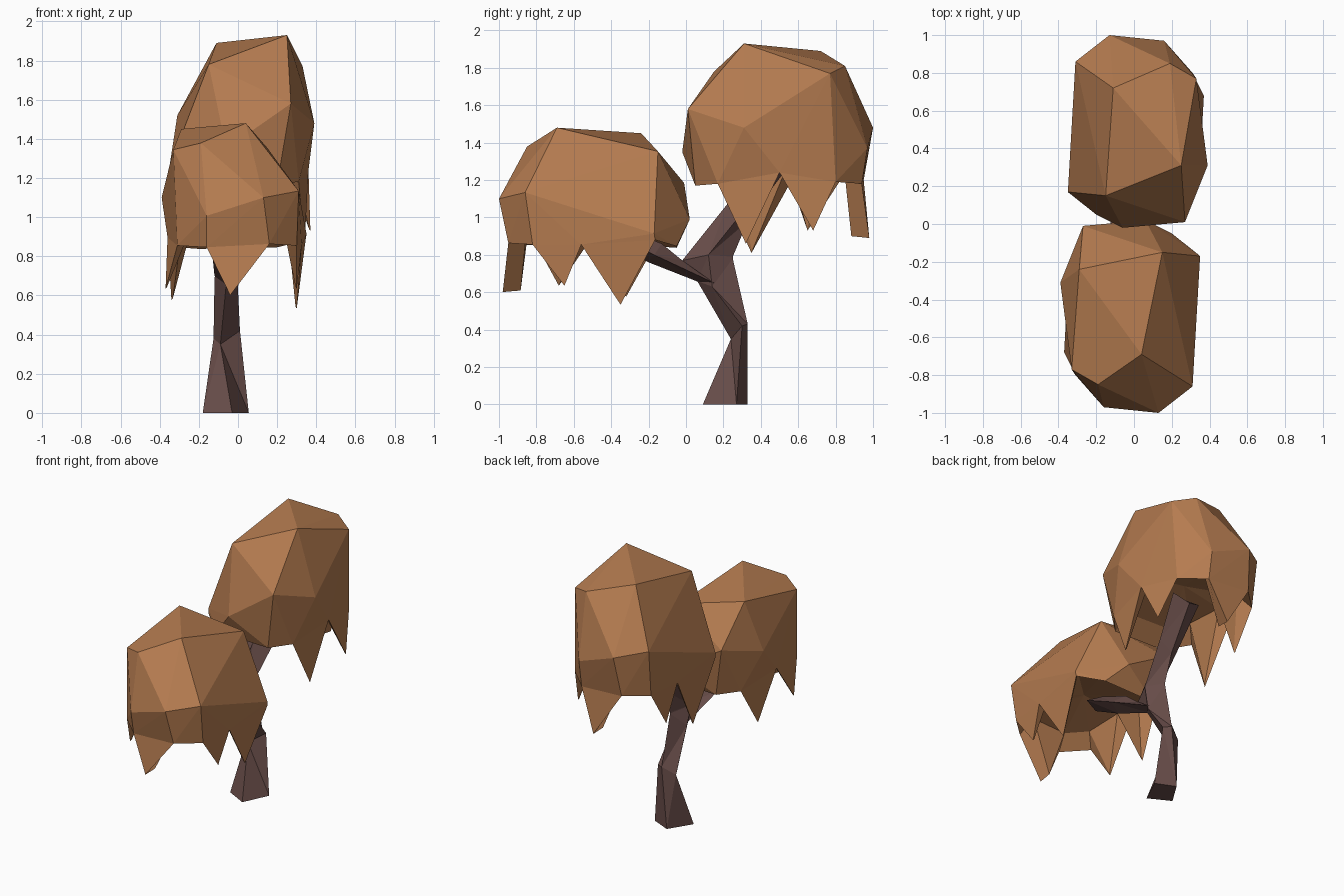
import bpy, bmesh
from mathutils import Vector

if "Cube" in bpy.data.objects:
    bpy.data.objects.remove(bpy.data.objects["Cube"])


def material(name, rgb):
    m = bpy.data.materials.new(name)
    m.diffuse_color = (*rgb, 1)
    m.use_nodes = True
    m.node_tree.nodes["Principled BSDF"].inputs["Base Color"].default_value = m.diffuse_color
    return m


LEAF = material("autumn_leaf", (0.46, 0.20, 0.08))
BARK = material("dark_bark", (0.14, 0.075, 0.068))


def finish(bm, name, mat):
    bmesh.ops.recalc_face_normals(bm, faces=bm.faces[:])
    me = bpy.data.meshes.new(name)
    bm.to_mesh(me)
    bm.free()
    me.materials.append(mat)
    ob = bpy.data.objects.new(name, me)
    bpy.context.collection.objects.link(ob)
    return ob


# Crown: faceted dome points, and a hem whose low points are hanging tips
DOME = [(.19, .85, 1.81), (-.15, .15, 1.78), (.33, .77, 1.77), (.27, .01, 1.58),
        (-.35, .17, 1.26), (-.31, .86, 1.52), (-.13, 1.0, 1.48), (.16, .97, 1.37),
        (.39, .31, 1.48), (-.06, -.02, 1.35)]
HEM = [(-.2, .05, 1.18), (.2, .05, 1.17), (.31, .17, 1.18), (.34, .32, .86),
       (.36, .5, 1.24), (.37, .68, .93), (.31, .8, 1.19), (.16, .94, 1.18),
       (.04, .98, .89), (-.16, .95, 1.2), (-.3, .82, 1.19), (-.30, .65, .93),
       (-.325, .56, 1.19), (-.30, .35, .81), (-.345, .165, 1.22)]


def crown(name, peaks, place):
    bm = bmesh.new()
    n = len(HEM)
    is_tip = [p[2] < 1 for p in HEM]
    outer = [bm.verts.new(p) for p in HEM]
    rim = [v for v, t in zip(outer, is_tip) if not t]
    dome = [bm.verts.new(p) for p in DOME + peaks]
    bmesh.ops.convex_hull(bm, input=rim + dome)
    # open the underside
    bm.normal_update()
    for f in [f for f in bm.faces if f.normal.z < -.3 and all(v in rim for v in f.verts)]:
        bm.faces.remove(f)
    for e in [e for e in bm.edges if not e.link_faces]:
        bm.edges.remove(e)
    # inner hem, hanging tips and hollow ceiling
    inner = []
    for (x, y, z), tip in zip(HEM, is_tip):
        # the tip at the end is a blunt wedge, the others come to a point
        k = (.8 if y > .9 else .98) if tip else .78
        inner.append(bm.verts.new((x * k, .5 + (y - .5) * k, z + (.01 if tip else .1))))
    top = bm.verts.new((0, .5, 1.38))
    for i in range(n):
        j = (i + 1) % n
        bm.faces.new((outer[i], outer[j], inner[j], inner[i]))
        if is_tip[i]:
            h = i - 1
            bm.faces.new((outer[h], outer[i], outer[j]))
            bm.faces.new((inner[j], inner[i], inner[h]))
            bm.faces.new((inner[h], inner[j], top))
        elif not is_tip[j]:
            bm.faces.new((inner[i], inner[j], top))
    for v in bm.verts:
        v.co = place(v.co)
    return finish(bm, name, LEAF)


crown("upper_crown", [(.25, .31, 1.93), (-.11, .72, 1.89)], lambda p: p.copy())
# the lower crown is the same shape, half turned and flattened
crown("lower_crown", [(.29, .24, 1.895), (-.04, .69, 1.93)],
      lambda p: Vector((-p.x, -p.y, 1.48 - .845 * (1.93 - p.z))))


# Trunk and branch: four-sided rings joined into limbs
def limb(name, rings):
    bm = bmesh.new()
    rows = [[bm.verts.new(p) for p in r] for r in rings]
    for a, b in zip(rows, rows[1:]):
        for i in range(4):
            j = (i + 1) % 4
            bm.faces.new((a[i], a[j], b[j], b[i]))
    bm.faces.new(rows[0][::-1])
    bm.faces.new(rows[-1])
    bmesh.ops.triangulate(bm, faces=bm.faces[:])
    return finish(bm, name, BARK)


limb("trunk", [
    [(-.18, .17, 0), (-.03, .09, 0), (.055, .27, 0), (-.08, .33, 0)],
    [(-.125, .29, .38), (-.09, .24, .35), (.01, .30, .42), (-.04, .33, .43)],
    [(-.12, .16, .68), (-.06, .06, .66), (0, .14, .63), (-.05, .25, .78)],
    [(-.11, .10, .80), (-.05, -.02, .77), (.01, .12, .80), (-.05, .25, .79)],
    [(-.13, .30, 1.07), (-.04, .22, 1.07), (.05, .32, 1.05), (-.04, .33, .98)],
    [(-.14, .48, 1.30), (-.02, .40, 1.35), (.09, .50, 1.30), (-.02, .53, 1.25)]])
limb("side_branch", [
    [(-.12, .15, .70), (-.06, .08, .65), (0, .15, .65), (-.05, -.02, .77)],
    [(-.13, -.17, .80), (-.04, -.20, .76), (.05, -.17, .80), (-.04, -.13, .86)],
    [(-.13, -.40, .91), (-.04, -.43, .88), (.06, -.40, .91), (-.04, -.37, .96)]])
